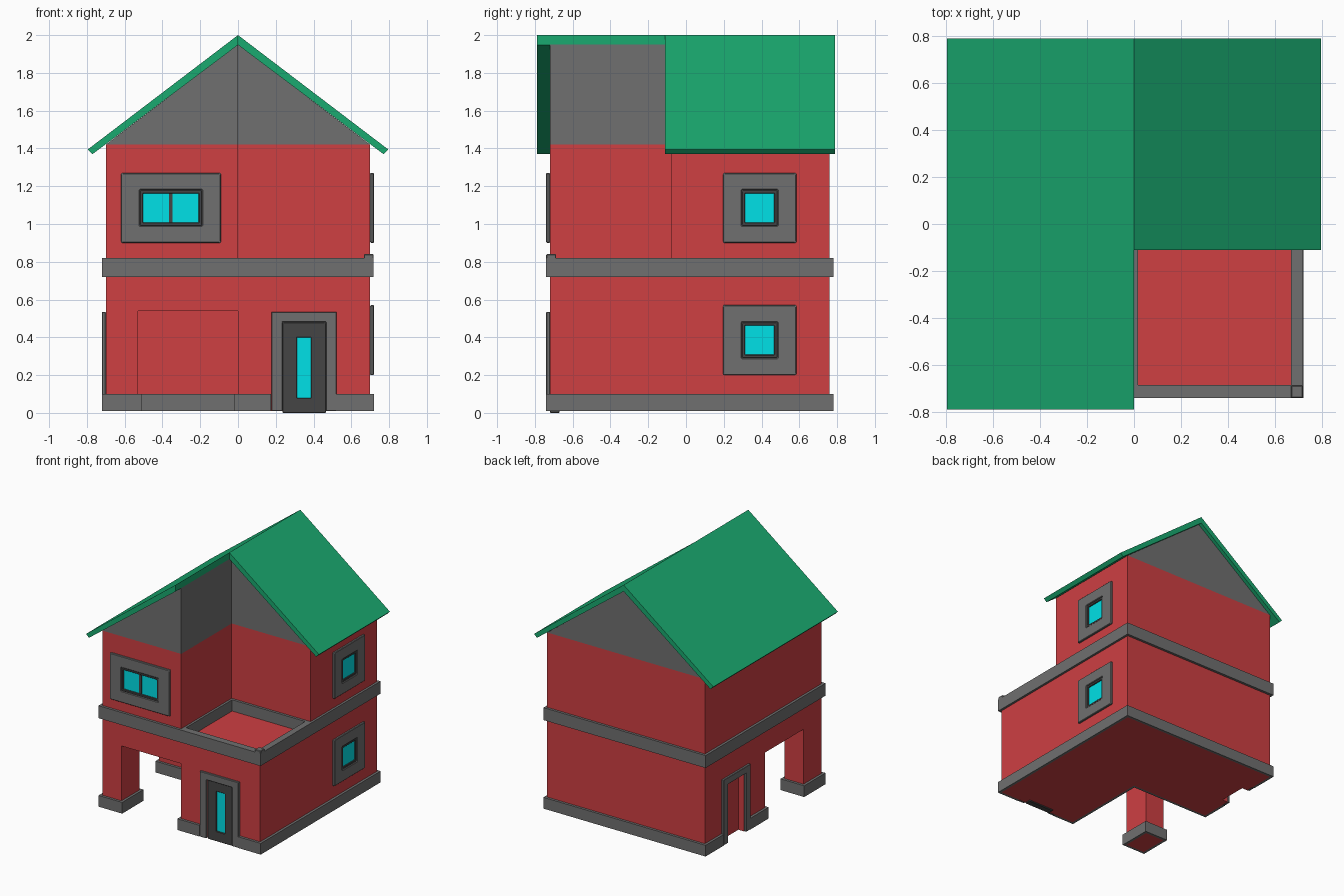
import bpy, bmesh
from math import pi

if "Cube" in bpy.data.objects:
    bpy.data.objects.remove(bpy.data.objects["Cube"])


def material(name, r, g, b):
    m = bpy.data.materials.new(name)
    m.diffuse_color = (r, g, b, 1)
    m.use_nodes = True
    m.node_tree.nodes["Principled BSDF"].inputs["Base Color"].default_value = m.diffuse_color
    return m


RED = material("red wall", 0.62, 0.05, 0.055)
GREEN = material("green roof", 0.01, 0.40, 0.16)
GREY = material("grey trim", 0.16, 0.16, 0.16)
DARK = material("dark frame", 0.06, 0.06, 0.06)
CYAN = material("cyan glass", 0.0, 0.75, 0.80)


def to3d(p, d, axis):
    return (p[0], p[1], d) if axis == "z" else (p[0], d, p[1])


def finish(bm, name, mat, bevel=0.0, loc=(0, 0, 0), rot=0.0):
    bmesh.ops.recalc_face_normals(bm, faces=bm.faces)
    if bevel:
        bmesh.ops.bevel(bm, geom=bm.edges[:], offset=bevel, segments=1, affect='EDGES')
    me = bpy.data.meshes.new(name)
    bm.to_mesh(me)
    bm.free()
    ob = bpy.data.objects.new(name, me)
    bpy.context.collection.objects.link(ob)
    if mat:
        me.materials.append(mat)
    ob.location = loc
    ob.rotation_euler[2] = rot
    return ob


def prism(name, pts, a, b, mat=None, axis="z", **kw):
    """Closed outline extruded from a to b along the axis."""
    bm = bmesh.new()
    lo = [bm.verts.new(to3d(p, a, axis)) for p in pts]
    hi = [bm.verts.new(to3d(p, b, axis)) for p in pts]
    bm.faces.new(lo)
    bm.faces.new(hi)
    for i in range(len(pts)):
        j = (i + 1) % len(pts)
        bm.faces.new((lo[i], lo[j], hi[j], hi[i]))
    return finish(bm, name, mat, **kw)


def ring(name, outer, inner, a, b, mat, axis="z", **kw):
    """Hollow outline extruded from a to b along the axis."""
    bm = bmesh.new()
    loops = [[bm.verts.new(to3d(p, d, axis)) for p in pts]
             for pts, d in ((outer, a), (outer, b), (inner, b), (inner, a))]
    n = len(outer)
    for k in range(4):
        for i in range(n):
            j = (i + 1) % n
            p, q = loops[k], loops[(k + 1) % 4]
            bm.faces.new((p[i], p[j], q[j], q[i]))
    return finish(bm, name, mat, **kw)


def rect(x0, x1, y0, y1):
    return [(x0, y0), (x1, y0), (x1, y1), (x0, y1)]


def box(name, x0, x1, y0, y1, z0, z1, mat=None, **kw):
    return prism(name, rect(x0, x1, y0, y1), z0, z1, mat, **kw)


def cut(target, cutter):
    m = target.modifiers.new("cut", 'BOOLEAN')
    m.operation, m.solver, m.object = 'DIFFERENCE', 'EXACT', cutter
    bpy.context.view_layer.objects.active = target
    bpy.ops.object.modifier_apply(modifier=m.name)
    bpy.data.objects.remove(cutter)


# ground floor with open porch, corner pillar and two door recesses
ground = box("ground_floor", -0.70, 0.70, -0.72, 0.76, 0.01, 0.73, RED)
cut(ground, box("porch_cut", -0.53, 0, -1, 0, -0.5, 0.54))
cut(ground, box("porch_side_cut", -1, -0.52, -0.49, 0, -0.5, 0.54))
cut(ground, box("door_cut", 0.235, 0.465, -1, -0.67, -0.5, 0.48))
cut(ground, box("side_door_cut", -1, -0.65, 0.265, 0.495, -0.5, 0.48))

# base trim around the L-shaped walls and the pillar
trim = ring("base_trim",
            [(-0.02, -0.74), (0.72, -0.74), (0.72, 0.78), (-0.72, 0.78), (-0.72, -0.02), (-0.02, -0.02)],
            [(0, -0.72), (0.70, -0.72), (0.70, 0.76), (-0.70, 0.76), (-0.70, 0), (0, 0)],
            0.01, 0.10, GREY)
cut(trim, box("trim_cut", 0.175, 0.52, -1, -0.6, -0.5, 0.5))
cut(trim, box("trim_side_cut", -1, -0.6, 0.208, 0.553, -0.5, 0.5))
ring("pillar_trim", rect(-0.72, -0.51, -0.74, -0.47), rect(-0.70, -0.53, -0.72, -0.49), 0.01, 0.10, GREY)

# upper floor and gable walls
upper_plan = [(-0.70, -0.72), (0, -0.72), (0, -0.08), (0.70, -0.08), (0.70, 0.76), (-0.70, 0.76)]
prism("upper_floor", upper_plan, 0.73, 1.42, RED)
prism("left_gable", [(-0.70, 1.42), (0, 1.42), (0, 1.95)], -0.72, 0.76, GREY, "y")
prism("right_gable", [(0.70, 1.42), (0, 1.42), (0, 1.95)], -0.08, 0.76, GREY, "y")

# storey band that doubles as the terrace parapet
band = box("storey_band", -0.72, 0.718, -0.74, 0.78, 0.72, 0.82, GREY)
cut(band, prism("upper_cut", upper_plan, 0.5, 1.0))
cut(band, box("terrace_cut", 0.018, 0.667, -0.685, -0.10, 0.5, 1.0))
box("parapet_corner", 0.667, 0.718, -0.74, -0.687, 0.80, 0.84, GREY, bevel=0.004)

# roof slopes: the right one stops short over the terrace
for name, s, front in (("left_roof", -1, -0.79), ("right_roof", 1, -0.11)):
    prism(name, [(0, 2.0), (s * 0.795, 1.395), (s * 0.77, 1.37), (0, 1.948)], front, 0.79, GREEN, "y")


def window(name, loc, rot, w, panes):
    """Window facing local -y: surround, dark frame, glass and mullions."""
    kw = dict(loc=loc, rot=rot)
    a, h = w / 2 - 0.10, 0.095
    ring(name + "_surround", rect(-w / 2, w / 2, -0.185, 0.185), rect(-a, a, -h, h),
         -0.02, 0, GREY, "y", bevel=0.004, **kw)
    g = a - 0.018
    ring(name + "_frame", rect(-a, a, -h, h), rect(-g, g, -h + 0.018, h - 0.018),
         -0.014, 0, DARK, "y", bevel=0.003, **kw)
    prism(name + "_glass", rect(-g, g, -h + 0.018, h - 0.018), -0.005, 0, CYAN, "y", **kw)
    for i in range(1, panes):
        x = -g + 2 * g * i / panes
        prism(name + "_mullion", rect(x - 0.009, x + 0.009, -h + 0.018, h - 0.018),
              -0.012, 0, DARK, "y", **kw)


window("front_window", (-0.355, -0.72, 1.085), 0, 0.53, 2)
window("upper_side_window", (0.70, 0.39, 1.085), pi / 2, 0.39, 1)
window("lower_side_window", (0.70, 0.39, 0.385), pi / 2, 0.39, 1)

# door surrounds on the front and the left side
arch = [(-0.1725, 0.01), (-0.1725, 0.535), (0.1725, 0.535), (0.1725, 0.01),
        (0.115, 0.01), (0.115, 0.48), (-0.115, 0.48), (-0.115, 0.01)]
prism("door_surround", arch, -0.02, 0, GREY, "y", bevel=0.003, loc=(0.35, -0.72, 0))
prism("side_door_surround", arch, -0.02, 0, GREY, "y", bevel=0.003, loc=(-0.70, 0.38, 0), rot=-pi / 2)

# front door with a narrow glass panel
ring("front_door", rect(0.235, 0.465, 0, 0.48), rect(0.312, 0.386, 0.08, 0.40),
     -0.72, -0.67, DARK, "y", bevel=0.003)
prism("door_glass", rect(0.312, 0.386, 0.08, 0.40), -0.71, -0.69, CYAN, "y")
